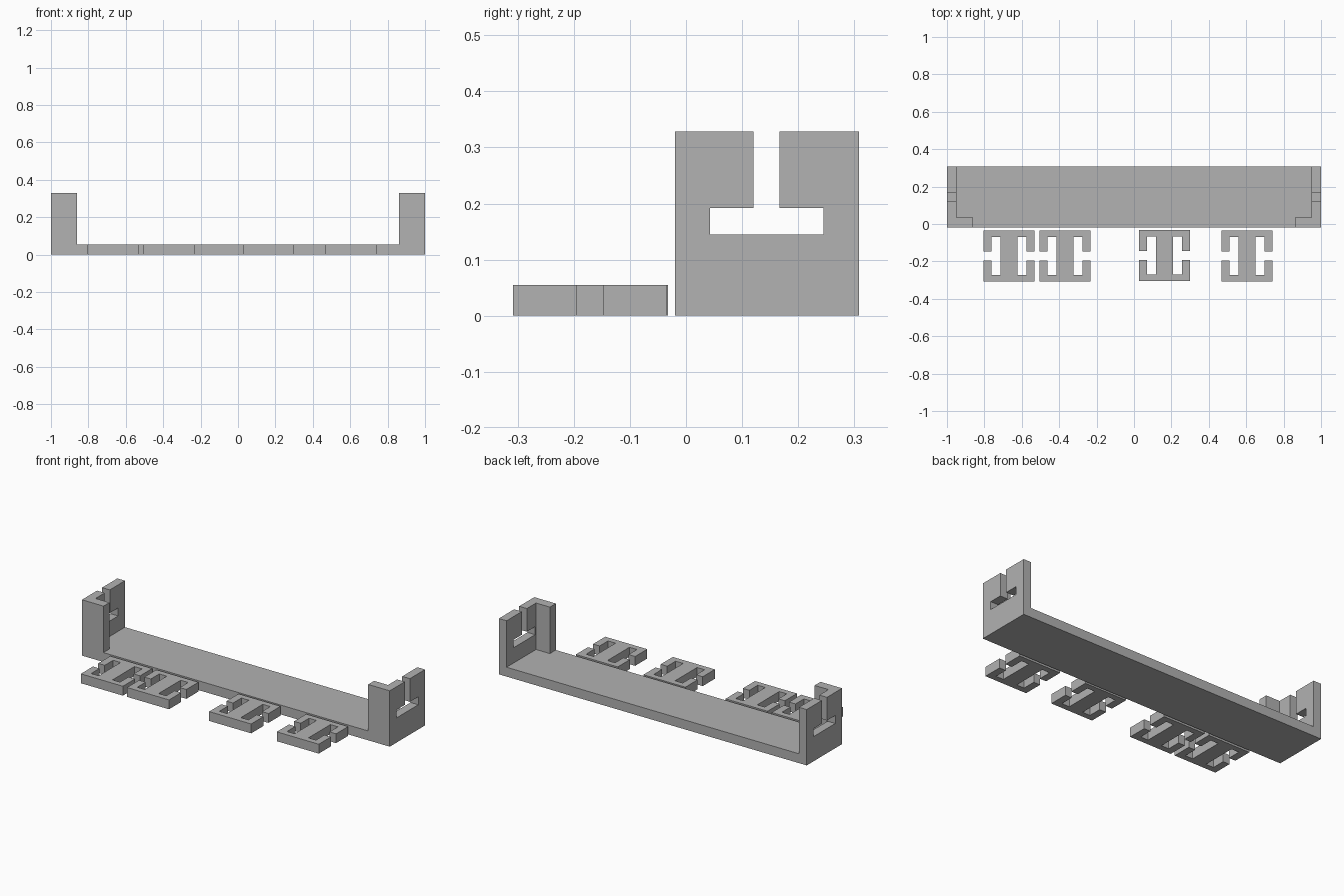
import bpy, bmesh
from mathutils import Matrix

if "Cube" in bpy.data.objects:
    bpy.data.objects.remove(bpy.data.objects["Cube"])

grey = bpy.data.materials.new("plain_grey")
grey.diffuse_color = (0.445, 0.445, 0.445, 1)
grey.use_nodes = True
grey.node_tree.nodes["Principled BSDF"].inputs["Base Color"].default_value = grey.diffuse_color


def prism(name, outline, depth, matrix):
    """Extrude a flat outline along local z, then place it with a matrix."""
    bm = bmesh.new()
    face = bm.faces.new([bm.verts.new((u, v, 0)) for u, v in outline])
    ext = bmesh.ops.extrude_face_region(bm, geom=[face])
    verts = [e for e in ext["geom"] if isinstance(e, bmesh.types.BMVert)]
    bmesh.ops.translate(bm, vec=(0, 0, depth), verts=verts)
    bm.transform(matrix)
    bmesh.ops.recalc_face_normals(bm, faces=bm.faces)
    mesh = bpy.data.meshes.new(name)
    bm.to_mesh(mesh)
    bm.free()
    mesh.materials.append(grey)
    obj = bpy.data.objects.new(name, mesh)
    bpy.context.collection.objects.link(obj)
    return obj


def rect(u0, u1, v0, v1):
    return [(u0, v0), (u1, v0), (u1, v1), (u0, v1)]


FRONT, BACK, TOP, BASE = -0.02, 0.308, 0.328, 0.055
WALL = 0.05

# Base plate between the end walls
prism("base_plate", rect(-1 + WALL, 1 - WALL, FRONT, BACK), BASE, Matrix())

# End walls with an inverted T slot, drawn in (y, z) and extruded along x
wall = [(FRONT, 0), (BACK, 0), (BACK, TOP), (0.167, TOP), (0.167, 0.192),
        (0.245, 0.192), (0.245, 0.145), (0.043, 0.145), (0.043, 0.192),
        (0.12, 0.192), (0.12, TOP), (FRONT, TOP)]
yz_to_x = Matrix(((0, 0, 1, 0), (1, 0, 0, 0), (0, 1, 0, 0), (0, 0, 0, 1)))
for side, x in (("left", -1), ("right", 1 - WALL)):
    prism(side + "_end_wall", wall, WALL, Matrix.Translation((x, 0, 0)) @ yz_to_x)

# Front corner returns standing on the base
for side, x0, x1 in (("left", -1 + WALL, -0.86), ("right", 0.86, 1 - WALL)):
    prism(side + "_front_return", rect(x0, x1, FRONT, 0.035), TOP - BASE,
          Matrix.Translation((0, 0, BASE)))

# Loose clips: I-shaped web with hooked arms, outline mirrored from one quarter
H = 0.1365
quarter = [(0.045, 0), (0.045, 0.102), (0.094, 0.102), (0.094, 0.024),
           (H, 0.024), (H, H)]
upper = quarter[1:] + [(-x, y) for x, y in reversed(quarter[1:])]
clip = upper + [(-x, -y) for x, y in upper]
for i, (x, y) in enumerate(((-0.669, -0.1715), (-0.369, -0.1715),
                            (0.163, -0.169), (0.604, -0.1715))):
    prism(f"clip_{i + 1}", clip, BASE, Matrix.Translation((x, y, 0)))
